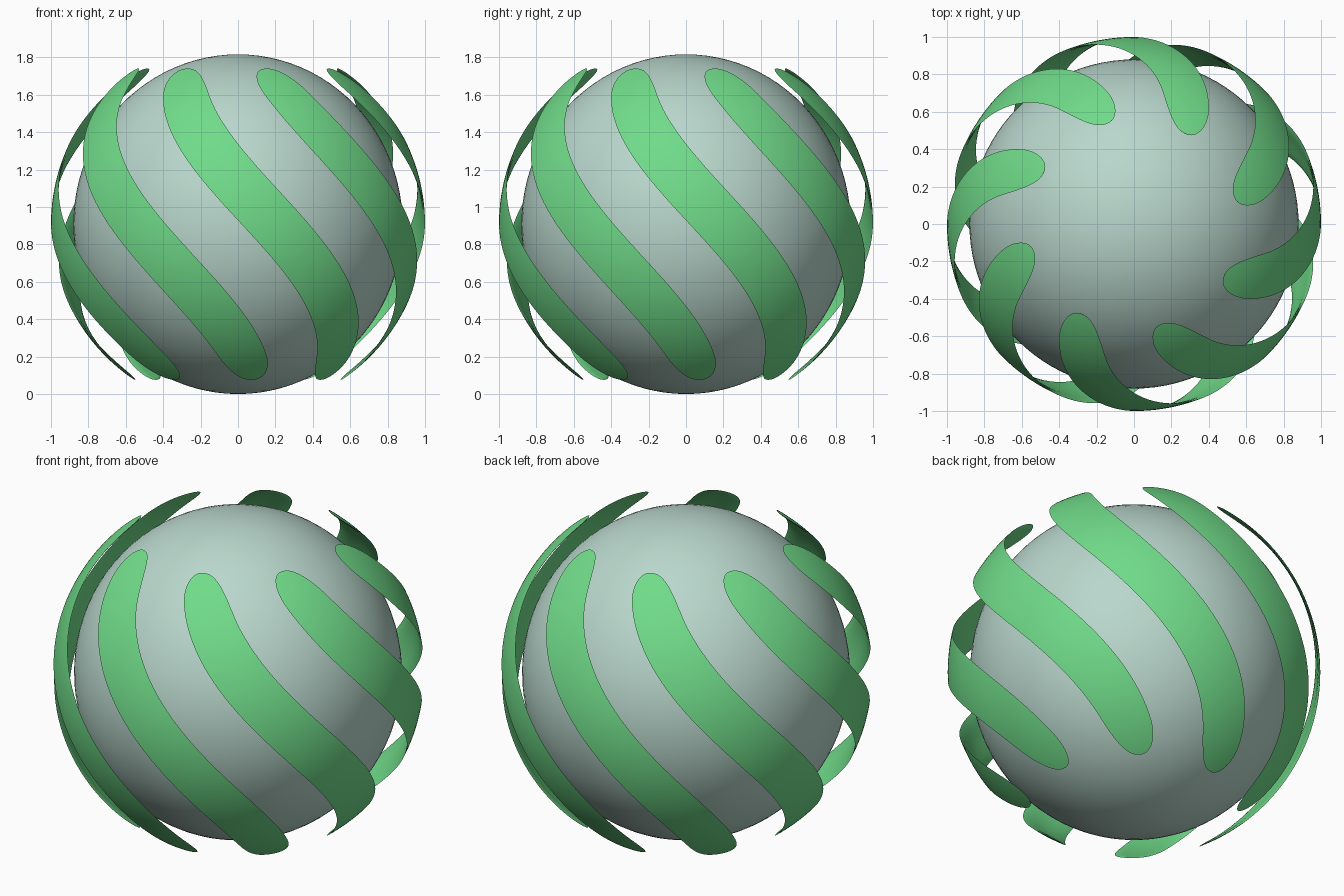
import bpy, bmesh, math

if "Cube" in bpy.data.objects:
    bpy.data.objects.remove(bpy.data.objects["Cube"])

CZ = 0.908                      # height of the common centre
TIP, ROUND = 56.3, 43.5         # latitude of ribbon tips / where rounding begins
HALF_WIDTH = 10.6               # half width of a ribbon, degrees of longitude


def material(name, rgb):
    m = bpy.data.materials.new(name)
    m.diffuse_color = (*rgb, 1)
    m.use_nodes = True
    m.node_tree.nodes["Principled BSDF"].inputs["Base Color"].default_value = m.diffuse_color
    return m


grey_green = material("pale grey green", (0.485, 0.679, 0.604))
green = material("leaf green", (0.162, 0.708, 0.25))


def finish(bm, name, mat, angle):
    me = bpy.data.meshes.new(name)
    bmesh.ops.recalc_face_normals(bm, faces=bm.faces)
    bm.to_mesh(me)
    bm.free()
    ob = bpy.data.objects.new(name, me)
    me.materials.append(mat)
    bpy.context.collection.objects.link(ob)
    bpy.ops.object.select_all(action='DESELECT')
    ob.select_set(True)
    bpy.context.view_layer.objects.active = ob
    bpy.ops.object.shade_smooth_by_angle(angle=math.radians(angle))
    return ob


# Core ball, slightly taller than wide
bm = bmesh.new()
bmesh.ops.create_uvsphere(bm, u_segments=96, v_segments=48, radius=1)
bmesh.ops.scale(bm, vec=(0.88, 0.88, CZ), verts=bm.verts)
bmesh.ops.translate(bm, vec=(0, 0, CZ), verts=bm.verts)
finish(bm, "core_ball", grey_green, 60)


def ribbon(name, start):
    """Thin lens-section band twisting round a unit sphere, with rounded ends."""
    bm = bmesh.new()
    rows, cols = 80, 16
    rings = []
    for i in range(rows + 1):
        lat = TIP * math.sin(math.pi * (i / rows - 0.5))
        k = max(0, (abs(lat) - ROUND) / (TIP - ROUND))
        taper = max(0, 1 - k ** 2.3) ** (1 / 2.3)
        dz = math.sin(math.radians(lat))
        mid = start - 53 * dz + 6 * dz ** 3
        loop = [(-1 + 2 * j / cols, 0) for j in range(cols + 1)]
        loop += [(1 - 2 * j / cols, 1) for j in range(1, cols)]
        ring = []
        for u, inner in loop:
            r = 1 - inner * 0.013 * (1 - u ** 4) * taper
            lon = math.radians(mid + u * HALF_WIDTH * taper)
            c = r * math.cos(math.radians(lat))
            ring.append(bm.verts.new((c * math.sin(lon), -c * math.cos(lon), CZ + r * dz)))
        rings.append(ring)
    n = len(rings[0])
    for a, b in zip(rings, rings[1:]):
        for j in range(n):
            bm.faces.new((a[j], a[(j + 1) % n], b[(j + 1) % n], b[j]))
    bmesh.ops.remove_doubles(bm, verts=bm.verts, dist=1e-5)
    finish(bm, name, green, 40)


# Eight spiral ribbons
for i in range(8):
    ribbon(f"spiral_ribbon_{i + 1}", 11.7 + 45 * i)
